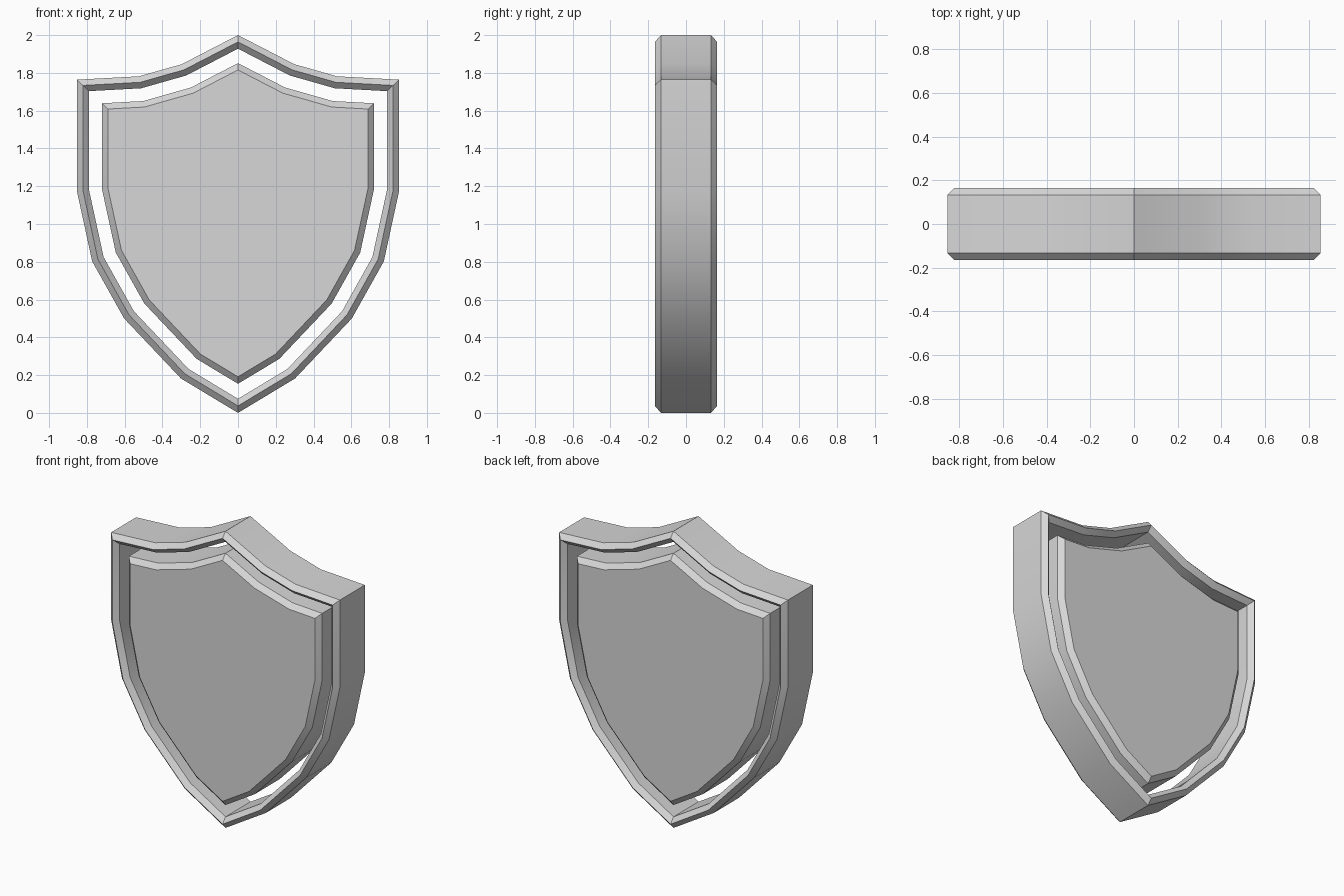
import bpy, bmesh, math
from mathutils import Vector

cube = bpy.data.objects.get("Cube")
if cube:
    bpy.data.objects.remove(cube, do_unlink=True)

# One plain grey for the whole shield
GREY = (0.68, 0.68, 0.68, 1.0)
grey = bpy.data.materials.new("light_grey")
grey.use_nodes = True
grey.diffuse_color = GREY
grey.node_tree.nodes["Principled BSDF"].inputs["Base Color"].default_value = GREY

# Right half of the outline from top tip to bottom tip, then mirrored
half = [(0, 2.0), (0.298, 1.846), (0.523, 1.782), (0.853, 1.764), (0.853, 1.175),
        (0.772, 0.802), (0.603, 0.5), (0.302, 0.182), (0, 0)]
outline = [Vector(p) for p in half + [(-x, z) for x, z in half[-2:0:-1]]]

WALL, PEAK = 0.133, 0.165   # half depth at the side walls and at the bevel tops
BEVEL = 0.032
GAP = 0.132                 # distance from outer edge to the centre panel


def inset(points, distance):
    """Move every side of a clockwise outline inward, keeping mitred corners."""
    result = []
    for i, p in enumerate(points):
        a = (p - points[i - 1]).normalized()
        b = (points[(i + 1) % len(points)] - p).normalized()
        na, nb = Vector((a.y, -a.x)), Vector((b.y, -b.x))
        result.append(p + (na + nb) * distance / (1 + na.dot(nb)))
    return result


def sweep(name, section, closed):
    """Join inset copies of the outline; section lists (inset, depth) pairs."""
    bm = bmesh.new()
    loops = [[bm.verts.new((p.x, y, p.y)) for p in inset(outline, d)]
             for d, y in section]
    pairs = list(zip(loops, loops[1:]))
    if closed:
        pairs.append((loops[-1], loops[0]))
    else:
        bm.faces.new(loops[0])
        bm.faces.new(loops[-1])
    for a, b in pairs:
        for i in range(len(a)):
            j = (i + 1) % len(a)
            bm.faces.new((a[i], a[j], b[j], b[i]))
    bmesh.ops.recalc_face_normals(bm, faces=bm.faces)
    mesh = bpy.data.meshes.new(name)
    bm.to_mesh(mesh)
    bm.free()
    mesh.materials.append(grey)
    obj = bpy.data.objects.new(name, mesh)
    bpy.context.collection.objects.link(obj)
    bpy.ops.object.select_all(action='DESELECT')
    obj.select_set(True)
    bpy.context.view_layer.objects.active = obj
    bpy.ops.object.shade_smooth_by_angle(angle=math.radians(30))
    return obj


# Outer frame: hollow ring with a ridge on front and back
sweep("frame", [(0, -WALL), (BEVEL, -PEAK), (2 * BEVEL, -WALL),
                (2 * BEVEL, WALL), (BEVEL, PEAK), (0, WALL)], closed=True)

# Centre panel: solid shield with bevelled front and back edges
sweep("centre_panel", [(GAP + BEVEL, -PEAK), (GAP, -WALL),
                       (GAP, WALL), (GAP + BEVEL, PEAK)], closed=False)
